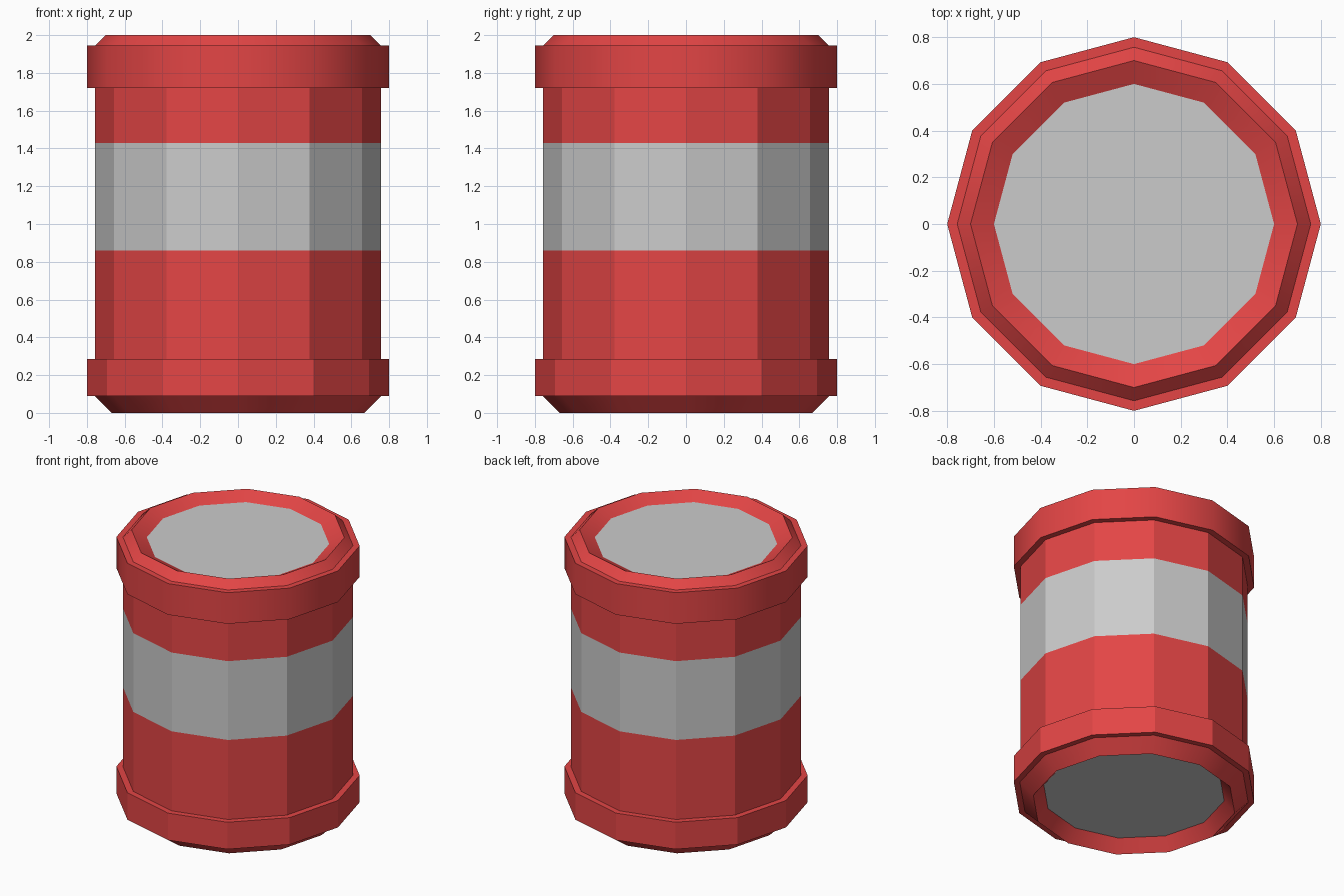
import bpy, bmesh
from math import cos, sin, pi, radians

if "Cube" in bpy.data.objects:
    bpy.data.objects.remove(bpy.data.objects["Cube"])

SIDES = 12
red = bpy.data.materials.new("red_paint")
red.diffuse_color = (0.77, 0.06, 0.06, 1)
red.use_nodes = True
red.node_tree.nodes["Principled BSDF"].inputs["Base Color"].default_value = red.diffuse_color


def lathe(name, profile, mat=None, smooth=False):
    """Sweep (radius, z) points around z; a single point becomes a flat disc."""
    bm = bmesh.new()
    rings = [[bm.verts.new((r * cos(2 * pi * i / SIDES), r * sin(2 * pi * i / SIDES), z))
              for i in range(SIDES)] for r, z in profile]
    if len(rings) == 1:
        bm.faces.new(rings[0] if profile[0][1] > 1 else rings[0][::-1])
    for a, b in zip(rings, rings[1:]):
        for i in range(SIDES):
            j = (i + 1) % SIDES
            bm.faces.new((a[i], a[j], b[j], b[i]))
    mesh = bpy.data.meshes.new(name)
    bm.to_mesh(mesh)
    bm.free()
    ob = bpy.data.objects.new(name, mesh)
    bpy.context.collection.objects.link(ob)
    if mat:
        mesh.materials.append(mat)
    if smooth:
        bpy.ops.object.select_all(action='DESELECT')
        ob.select_set(True)
        bpy.context.view_layer.objects.active = ob
        bpy.ops.object.shade_smooth_by_angle(angle=radians(35))
    return ob


# Bottom lid, recessed lip and chamfer
lathe("bottom_lid", [(0.60, 0.085)])
lathe("bottom_chamfer", [(0.60, 0.085), (0.67, 0.0), (0.76, 0.09)], red, True)

# Faceted bottom rim and striped body
lathe("bottom_rim", [(0.76, 0.09), (0.80, 0.09), (0.80, 0.285), (0.757, 0.285)], red)
lathe("lower_body", [(0.757, 0.285), (0.757, 0.86)], red)
lathe("white_band", [(0.757, 0.86), (0.757, 1.43)])
lathe("upper_body", [(0.757, 1.43), (0.757, 1.72)], red)

# Smooth top rim with chamfer and inward lip, then the lid
lathe("top_rim", [(0.757, 1.72), (0.80, 1.72), (0.80, 1.945), (0.757, 1.945),
                  (0.70, 2.0), (0.60, 1.95)], red, True)
lathe("top_lid", [(0.60, 1.95)])
